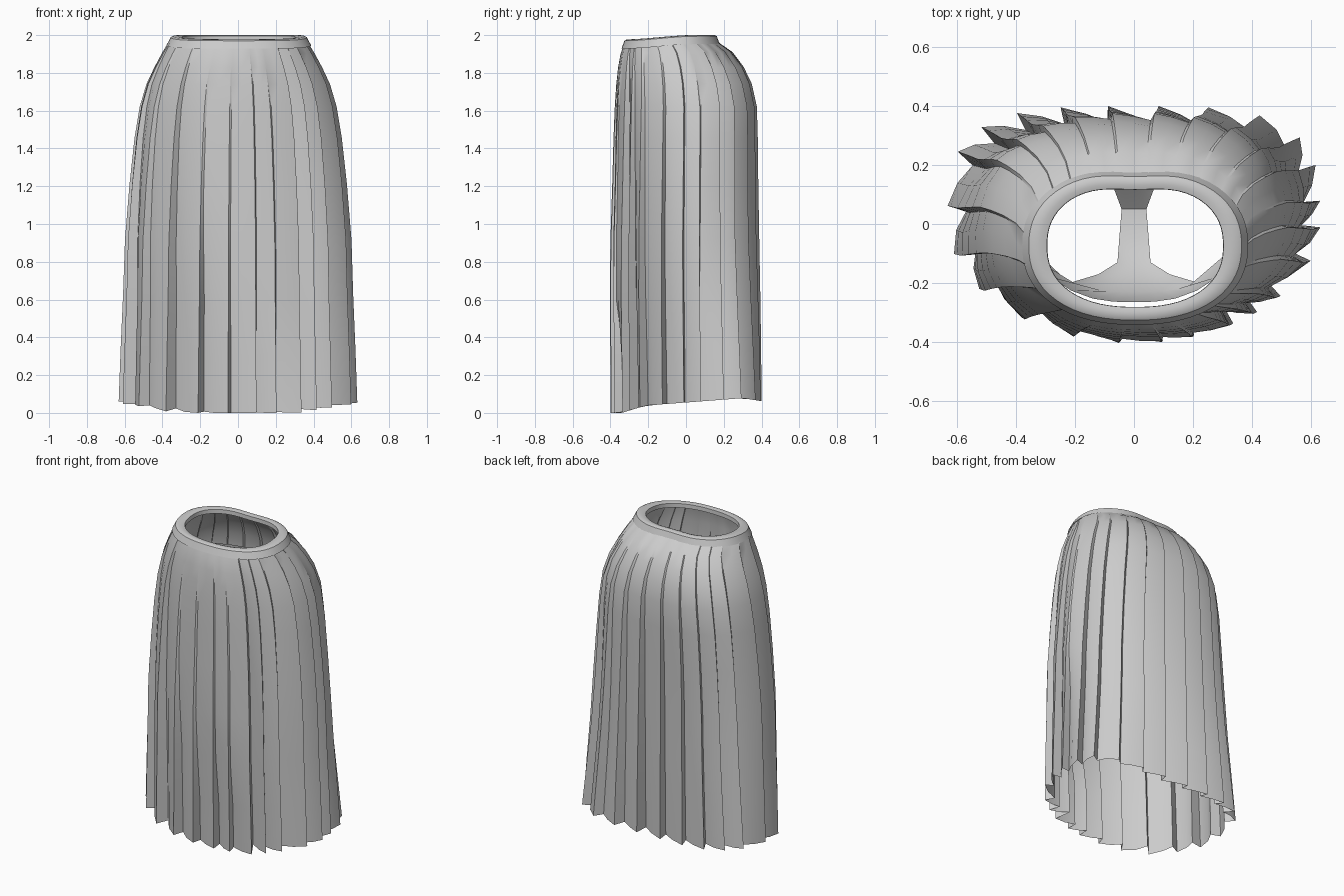
import bpy, bmesh, math, random

if "Cube" in bpy.data.objects:
    bpy.data.objects.remove(bpy.data.objects["Cube"])
random.seed(7)

cloth = bpy.data.materials.new("light_grey_cloth")
cloth.diffuse_color = (0.6, 0.6, 0.6, 1)
cloth.use_nodes = True
cloth.node_tree.nodes["Principled BSDF"].inputs["Base Color"].default_value = cloth.diffuse_color


def grid_object(name, rows, wrap):
    """Skin a list of equally long point rows into one smooth-shaded sheet."""
    bm = bmesh.new()
    vs = [[bm.verts.new(p) for p in row] for row in rows]
    n = len(rows[0])
    for a, b in zip(vs, vs[1:]):
        for i in range(n if wrap else n - 1):
            j = (i + 1) % n
            bm.faces.new((a[i], a[j], b[j], b[i]))
    me = bpy.data.meshes.new(name)
    bm.to_mesh(me)
    bm.free()
    me.materials.append(cloth)
    ob = bpy.data.objects.new(name, me)
    bpy.context.collection.objects.link(ob)
    bpy.ops.object.select_all(action='DESELECT')
    ob.select_set(True)
    bpy.context.view_layer.objects.active = ob
    bpy.ops.object.shade_smooth_by_angle(angle=math.radians(28))
    return ob


def oval(t, hx, yf, yb, nf, nb, inset_x=0.0, inset_y=0.0):
    """Point on an oval whose front and back halves have their own roundness."""
    c, s = math.cos(t), math.sin(t)
    n = nb if s > 0 else nf
    k = (abs(c) ** n + abs(s) ** n) ** (-1 / n)
    cy, hy = (yf + yb) / 2, (yb - yf) / 2
    return (hx * k - inset_x) * c, cy + (hy * k - inset_y) * s


def back_dent(x, y, amount):
    return y - amount * math.exp(-(x / 0.13) ** 2) if y > 0 else y


def ramp(v, stops):
    """Piecewise linear lookup."""
    for (a, fa), (b, fb) in zip(stops, stops[1:]):
        if v <= b:
            return fa + (fb - fa) * max(0, (v - a) / (b - a))
    return stops[-1][1]


# Skirt: height, half width, front y, back y, front and back roundness, depth
rings = [
    (0.00, 0.632, -0.400, 0.400, 1.97, 3.50, 0.066),
    (0.30, 0.622, -0.403, 0.398, 1.98, 3.00, 0.060),
    (0.60, 0.610, -0.405, 0.394, 2.00, 2.65, 0.053),
    (0.90, 0.601, -0.402, 0.389, 2.03, 2.43, 0.045),
    (1.20, 0.577, -0.392, 0.384, 2.07, 2.43, 0.036),
    (1.45, 0.550, -0.385, 0.381, 2.10, 2.50, 0.028),
    (1.62, 0.522, -0.378, 0.376, 2.13, 2.52, 0.022),
    (1.74, 0.487, -0.370, 0.352, 2.15, 2.42, 0.016),
    (1.83, 0.445, -0.360, 0.315, 2.18, 2.30, 0.011),
    (1.90, 0.403, -0.347, 0.260, 2.20, 2.22, 0.006),
    (1.945, 0.372, -0.330, 0.185, 2.20, 2.20, 0.002),
]

# Pleat tips along the hem, anticlockwise from the front middle
tips = [(-.05, -.39), (.10, -.40), (.20, -.37), (.35, -.35), (.42, -.30),
        (.51, -.25), (.58, -.12), (.62, -.01), (.63, .08), (.61, .20),
        (.57, .30), (.39, .34), (.24, .38), (.08, .39), (-.09, .40),
        (-.24, .38), (-.38, .36), (-.52, .33), (-.61, .25), (-.63, .06),
        (-.59, -.10), (-.52, -.22), (-.37, -.31), (-.20, -.36)]
angles = [math.atan2(y / 0.40, x / 0.63) for x, y in tips]
# Pleats that open only below a given height
opens = {0: 0.9, 1: 0.8, 2: 0.7, 23: 1.4, 8: 1.2}

# Knife pleats: each panel rises to a tip, then drops sharply to the next valley
profile = []
for i, end in enumerate(angles):
    start = angles[i - 1]
    span = (end - start) % (2 * math.pi)
    deep = 1.4 if i == 4 else random.uniform(0.85, 1.1)
    height = opens.get((i - 1) % len(tips), 9)
    for u, inset in ((0.06, deep), (0.5, 0.45 * deep), (0.99, 0.0)):
        profile.append((start + u * span, inset, height))

hem = [(-0.34, 0.0), (-0.28, 0.02), (-0.2, 0.04), (0.0, 0.055),
       (0.30, 0.078), (0.40, 0.062)]
rows = []
for z, hx, yf, yb, nf, nb, depth in rings:
    row = []
    for t, inset, height in profile:
        d = inset * depth * min(1, max(0.3, (height - z) / (0.5 * height)))
        x, y = oval(t, hx, yf, yb, nf, nb, d, d)
        y = back_dent(x, y, 0.018 * max(0, (z - 1.7) / 0.25))
        rise = min(1, max(0, (y + 0.40) / 0.45))
        top = 0.02 * max(0, (z - 1.85) / 0.1) * rise  # waist tilts with the band
        row.append((x, y, z + ramp(y, hem) * (1 - z / 2) ** 2 + top))
    rows.append(row)
grid_object("pleated_skirt", rows, True)

# Waistband: section of inset and height, swept around the waist
section = [(0.0, 1.928), (0.016, 1.970), (0.026, 1.976), (0.045, 1.977),
           (0.060, 1.972), (0.061, 1.945)]
rows = []
for inset, z in section:
    row = []
    for i in range(64):
        x, y = oval(2 * math.pi * i / 64, 0.383, -0.342, 0.195, 2.25, 2.25,
                    inset * 1.4, inset)
        y = back_dent(x, y, 0.018)
        rise = min(1, max(0, (y + 0.34) / 0.4))
        row.append((x + 0.004, y, z + 0.024 * rise * rise * (3 - 2 * rise)))
    rows.append(row)
grid_object("waistband", rows, True)

# Inner brief: centre y, edge y, half width, height, edge height
stations = [
    (-0.265, 0.00, 0.42, 1.70, 1.75),
    (-0.262, 0.00, 0.43, 1.60, 1.68),
    (-0.230, -0.20, 0.22, 1.49, 1.53),
    (-0.180, -0.17, 0.12, 1.43, 1.44),
    (-0.140, -0.13, 0.056, 1.39, 1.39),
    (-0.050, -0.05, 0.050, 1.34, 1.34),
    (0.050, 0.05, 0.042, 1.33, 1.33),
    (0.120, 0.12, 0.068, 1.39, 1.39),
    (0.240, 0.20, 0.22, 1.51, 1.55),
    (0.285, 0.00, 0.43, 1.60, 1.68),
    (0.265, 0.00, 0.42, 1.70, 1.75),
]
rows = []
for yc, ye, hw, zc, ze in stations:
    row = []
    for i in range(13):
        t = i / 6 - 1
        f = abs(t) ** 2.8
        row.append((hw * t, yc + (ye - yc) * f, zc + (ze - zc) * f))
    rows.append(row)
grid_object("inner_brief", rows, False)
